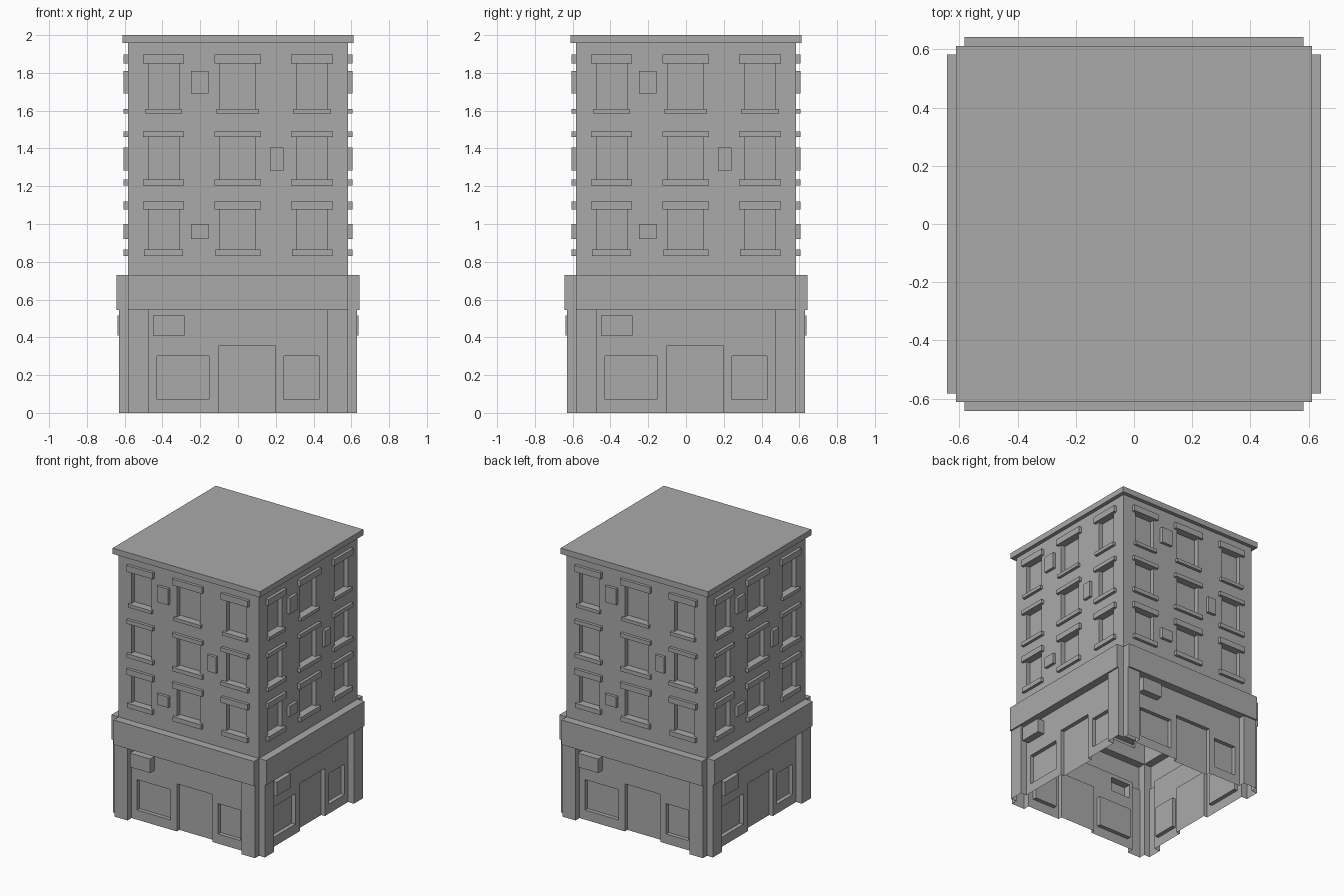
import bpy, bmesh, math
from mathutils import Matrix

if "Cube" in bpy.data.objects:
    bpy.data.objects.remove(bpy.data.objects["Cube"])

H = 0.583          # half width of the wall shell
BAND_TOP = 0.73
WALL_TOP = 1.957

grey = bpy.data.materials.new("mid_grey")
grey.diffuse_color = (0.4, 0.4, 0.4, 1)
grey.use_nodes = True
grey.node_tree.nodes["Principled BSDF"].inputs["Base Color"].default_value = grey.diffuse_color


def finish(bm, name, angle=0.0):
    bmesh.ops.remove_doubles(bm, verts=bm.verts, dist=0.0005)
    bm.transform(Matrix.Rotation(angle, 4, 'Z'))
    me = bpy.data.meshes.new(name)
    bm.to_mesh(me)
    bm.free()
    me.materials.append(grey)
    ob = bpy.data.objects.new(name, me)
    bpy.context.collection.objects.link(ob)
    return ob


def relief(name, z_lo, z_hi, panels, angle, close_top):
    """Wall sheet with rectangles (x0, x1, z0, z1, depth) pushed out or in."""
    xs = sorted({-H, H} | {p[i] for p in panels for i in (0, 1)})
    zs = sorted({z_lo, z_hi} | {p[i] for p in panels for i in (2, 3)})
    nx, nz = len(xs) - 1, len(zs) - 1

    def depth(i, j):
        if i < 0 or i >= nx or j < 0 or j >= nz:
            return 0.0
        x, z = (xs[i] + xs[i + 1]) / 2, (zs[j] + zs[j + 1]) / 2
        d = 0.0
        for x0, x1, z0, z1, pd in panels:
            if x0 < x < x1 and z0 < z < z1:
                d = pd
        return d

    bm = bmesh.new()

    def quad(*pts):
        bm.faces.new([bm.verts.new((x, -(H + d), z)) for x, d, z in pts])

    # faces of the sheet
    for i in range(nx):
        for j in range(nz):
            d = depth(i, j)
            a, b, s, t = xs[i], xs[i + 1], zs[j], zs[j + 1]
            quad((a, d, s), (b, d, s), (b, d, t), (a, d, t))
    # upright returns
    for i in range(nx + 1):
        for j in range(nz):
            l, r = depth(i - 1, j), depth(i, j)
            if l != r:
                x, s, t = xs[i], zs[j], zs[j + 1]
                quad((x, l, s), (x, r, s), (x, r, t), (x, l, t))
    # level returns, the foot stays open
    for j in range(1, nz + (1 if close_top else 0)):
        for i in range(nx):
            lo, up = depth(i, j - 1), depth(i, j)
            if lo != up:
                a, b, z = xs[i], xs[i + 1], zs[j]
                quad((a, lo, z), (b, lo, z), (b, up, z), (a, up, z))
    return finish(bm, name, angle)


# street level: pillars, fascia band, sign box, door and shop windows
storefront = [
    (-H, -0.475, 0, 0.545, 0.048),
    (0.472, H, 0, 0.545, 0.048),
    (-H, H, 0.545, BAND_TOP, 0.06),
    (-0.45, -0.283, 0.41, 0.515, 0.054),
    (-0.10, 0.197, 0, 0.357, -0.03),
    (-0.43, -0.153, 0.072, 0.30, -0.03),
    (0.243, 0.43, 0.072, 0.30, -0.03),
]

# upper floors: lintel, glass and sill for each window
OUT, IN = 0.022, -0.035
lintels = [(-0.503, -0.285), (-0.125, 0.123), (0.28, 0.504)]
glass = [(-0.475, -0.31), (-0.097, 0.093), (0.313, 0.473)]
floors = [  # sill bottom, sill top, lintel bottom, lintel top, sill insets
    (0.83, 0.865, 1.077, 1.12, 0.005),
    (1.205, 1.235, 1.46, 1.49, 0.0),
    (1.585, 1.61, 1.85, 1.897, 0.012),
]
upper = []
for s0, s1, l0, l1, inset in floors:
    for (a, b), (g0, g1) in zip(lintels, glass):
        upper += [(g0, g1, s1, l0, IN),
                  (a, b, l0, l1, OUT),
                  (a + inset, b - inset, s0, s1, OUT)]
# loose wall blocks between the windows
upper += [(-0.25, -0.157, 1.69, 1.81, OUT),
          (0.17, 0.24, 1.283, 1.405, OUT),
          (-0.25, -0.157, 0.92, 1.0, OUT)]

for k, side in enumerate(("front", "right", "back", "left")):
    turn = k * math.pi / 2
    relief(side + "_storefront", 0, BAND_TOP, storefront, turn, True)
    relief(side + "_upper_wall", BAND_TOP, WALL_TOP, upper, turn, False)

# roof cap: slab with an overhang, open underneath inside the walls
bm = bmesh.new()
R = 0.612
corners = [(-1, -1), (1, -1), (1, 1), (-1, 1)]
rings = [[bm.verts.new((x * r, y * r, z)) for x, y in corners]
         for r, z in ((H, WALL_TOP), (R, WALL_TOP), (R, 2.0))]
for low, high in zip(rings, rings[1:]):
    for i in range(4):
        n = (i + 1) % 4
        bm.faces.new((low[i], low[n], high[n], high[i]))
bm.faces.new(rings[2])
finish(bm, "roof_cap")
